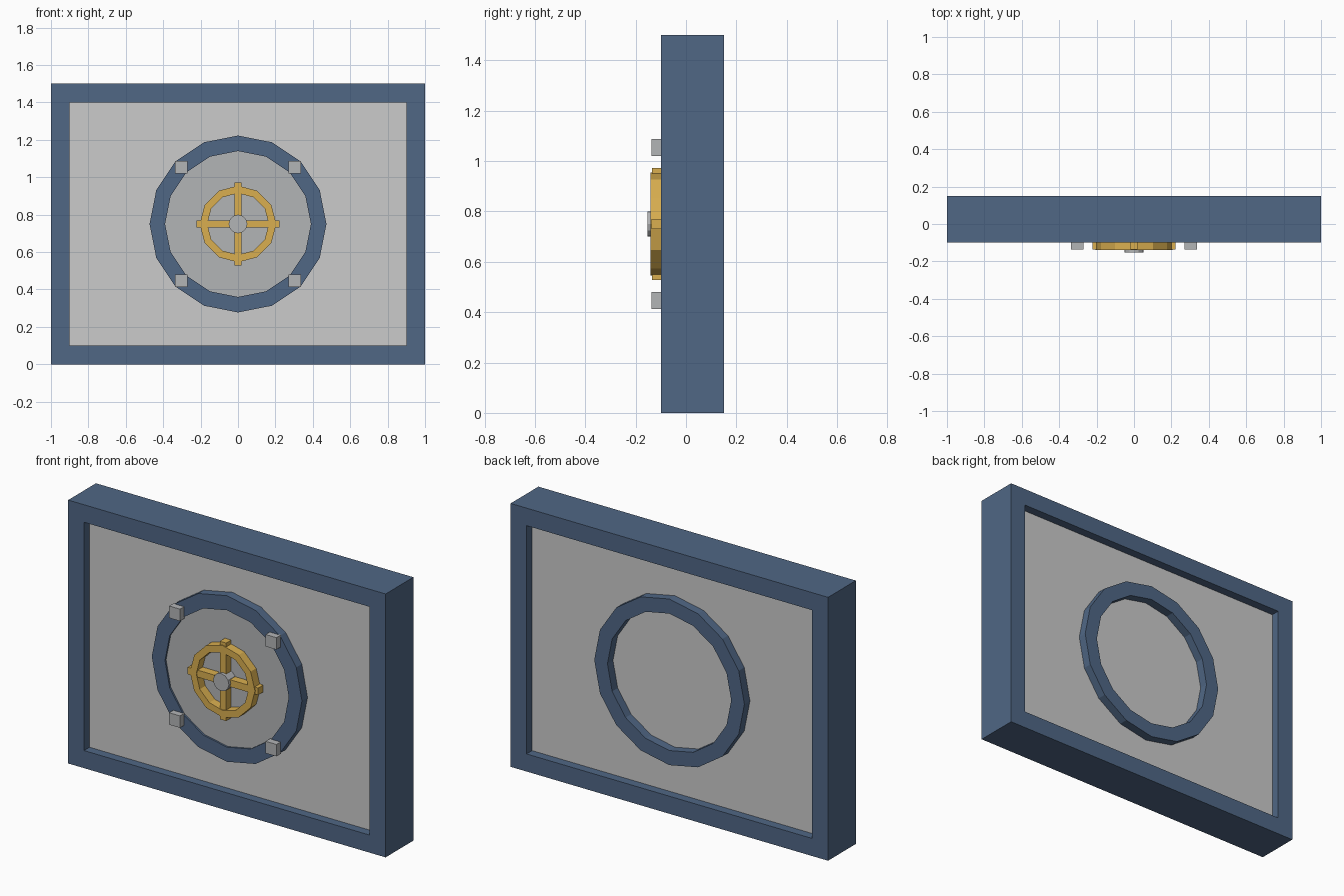
import bpy, bmesh
from math import sin, cos, pi

if "Cube" in bpy.data.objects:
    bpy.data.objects.remove(bpy.data.objects["Cube"])

CZ = 0.75  # height of the hatch centre


def material(name, rgb):
    m = bpy.data.materials.new(name)
    m.diffuse_color = (*rgb, 1)
    m.use_nodes = True
    m.node_tree.nodes["Principled BSDF"].inputs["Base Color"].default_value = m.diffuse_color
    return m


BLUE = material("blue_steel", (0.08, 0.135, 0.235))
GOLD = material("gold", (0.70, 0.43, 0.08))
METAL = material("metal", (0.45, 0.46, 0.47))


def finish(name, bm, mat=None):
    bmesh.ops.recalc_face_normals(bm, faces=bm.faces)
    me = bpy.data.meshes.new(name)
    bm.to_mesh(me)
    bm.free()
    if mat:
        me.materials.append(mat)
    ob = bpy.data.objects.new(name, me)
    bpy.context.collection.objects.link(ob)
    return ob


def polygon(r, n):
    return [(r * cos(2 * pi * i / n), CZ + r * sin(2 * pi * i / n)) for i in range(n)]


def rect(hx, hz, x=0, z=CZ):
    return [(x - hx, z - hz), (x + hx, z - hz), (x + hx, z + hz), (x - hx, z + hz)]


def slab(name, outline, y0, y1, mat=None):
    """Solid outline in the xz plane, extruded from y0 to y1."""
    bm = bmesh.new()
    face = bm.faces.new([bm.verts.new((x, y0, z)) for x, z in outline])
    ext = bmesh.ops.extrude_face_region(bm, geom=[face], use_keep_orig=True)
    for v in ext["geom"]:
        if isinstance(v, bmesh.types.BMVert):
            v.co.y = y1
    return finish(name, bm, mat)


def ring(name, outer, inner, y0, y1, mat=None):
    """Hollow outline with a rectangular cross-section."""
    bm = bmesh.new()
    loops = [[bm.verts.new((x, y, z)) for x, z in pts]
             for pts, y in ((outer, y0), (outer, y1), (inner, y1), (inner, y0))]
    n = len(outer)
    for k in range(4):
        a, b = loops[k], loops[(k + 1) % 4]
        for i in range(n):
            j = (i + 1) % n
            bm.faces.new((a[i], a[j], b[j], b[i]))
    return finish(name, bm, mat)


# Wall: frame with a recessed panel on both sides
ring("frame", rect(1, 0.75), rect(0.9, 0.65), -0.10, 0.15, BLUE)
slab("panel", rect(0.9, 0.65), -0.05, 0.10)

# Round hatch: rim through the panel, and door disc on the front
ring("hatch_rim", polygon(0.473, 16), polygon(0.39, 16), -0.10, 0.15, BLUE)
slab("hatch_door", polygon(0.39, 16), -0.09, -0.045, METAL)

# Clamps on the rim
for sx, side in ((-1, "left"), (1, "right")):
    for sz, level in ((-1, "lower"), (1, "upper")):
        slab(f"clamp_{level}_{side}", rect(0.034, 0.034, sx * 0.304, CZ + sz * 0.304),
             -0.137, -0.095, METAL)

# Handwheel: rim, crossed spokes and hub
ring("wheel_rim", polygon(0.205, 12), polygon(0.165, 12), -0.14, -0.09, GOLD)
slab("spoke_horizontal", rect(0.222, 0.02), -0.136, -0.09, GOLD)
slab("spoke_vertical", rect(0.02, 0.222), -0.1355, -0.09, GOLD)
slab("wheel_hub", polygon(0.05, 12), -0.153, -0.09, METAL)
